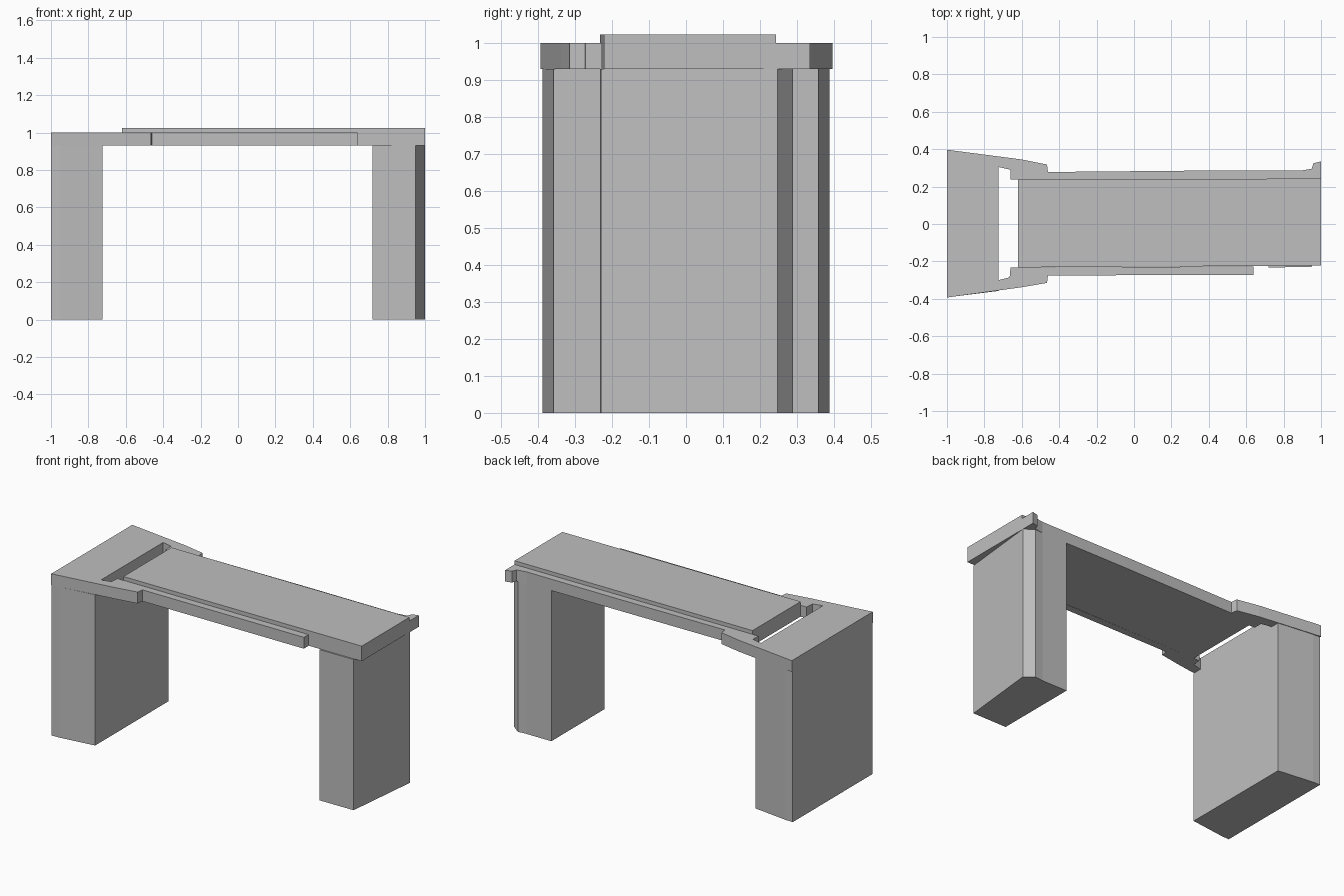
import bpy
import bmesh

cube = bpy.data.objects.get("Cube")
if cube:
    bpy.data.objects.remove(cube, do_unlink=True)

GREY = (0.52, 0.52, 0.52, 1.0)
grey = bpy.data.materials.new("plain grey")
grey.use_nodes = True
grey.diffuse_color = GREY
grey.node_tree.nodes["Principled BSDF"].inputs["Base Color"].default_value = GREY


def prism(name, outline, bottom, top):
    """Extrude a plan outline (x, y) between two heights."""
    bm = bmesh.new()
    base = bm.faces.new([bm.verts.new((x, y, bottom)) for x, y in outline])
    grown = bmesh.ops.extrude_face_region(bm, geom=[base])["geom"]
    for v in grown:
        if isinstance(v, bmesh.types.BMVert):
            v.co.z = top
    bmesh.ops.recalc_face_normals(bm, faces=bm.faces)
    mesh = bpy.data.meshes.new(name)
    bm.to_mesh(mesh)
    bm.free()
    mesh.materials.append(grey)
    obj = bpy.data.objects.new(name, mesh)
    bpy.context.collection.objects.link(obj)
    return obj


UNDER, LEDGE, DECK = 0.93, 1.0, 1.023

# Wide end cap and ledges, wrapped around the slot and the raised deck
prism("end_cap_and_ledges", [
    (-1, -0.393), (-0.6, -0.338), (-0.465, -0.315), (-0.46, -0.275),
    (0.64, -0.272), (0.64, -0.227), (-0.62, -0.232), (-0.66, -0.232),
    (-0.665, -0.285), (-0.725, -0.3), (-0.725, 0.305), (-0.66, 0.29),
    (-0.66, 0.237), (-0.62, 0.237), (1, 0.243), (1, 0.335),
    (0.96, 0.325), (0.95, 0.295), (0.89, 0.285), (0.3, 0.285),
    (-0.46, 0.278), (-0.465, 0.318), (-0.6, 0.345), (-1, 0.397),
], UNDER, LEDGE)

# Raised deck spanning the gap
prism("raised_deck", [
    (-0.62, -0.232), (1, -0.222), (1, 0.243), (-0.62, 0.237),
], UNDER, DECK)

# Broad tapered leg under the end cap
prism("wide_leg", [
    (-1, -0.388), (-0.95, -0.386), (-0.725, -0.358),
    (-0.725, 0.358), (-0.95, 0.386), (-1, 0.388),
], 0, UNDER)

# Narrower leg with a slanted outer face and chamfered back corner
prism("narrow_leg", [
    (0.72, -0.232), (0.95, -0.23), (1, 0.248),
    (0.945, 0.29), (0.89, 0.285), (0.72, 0.285),
], 0, UNDER)
